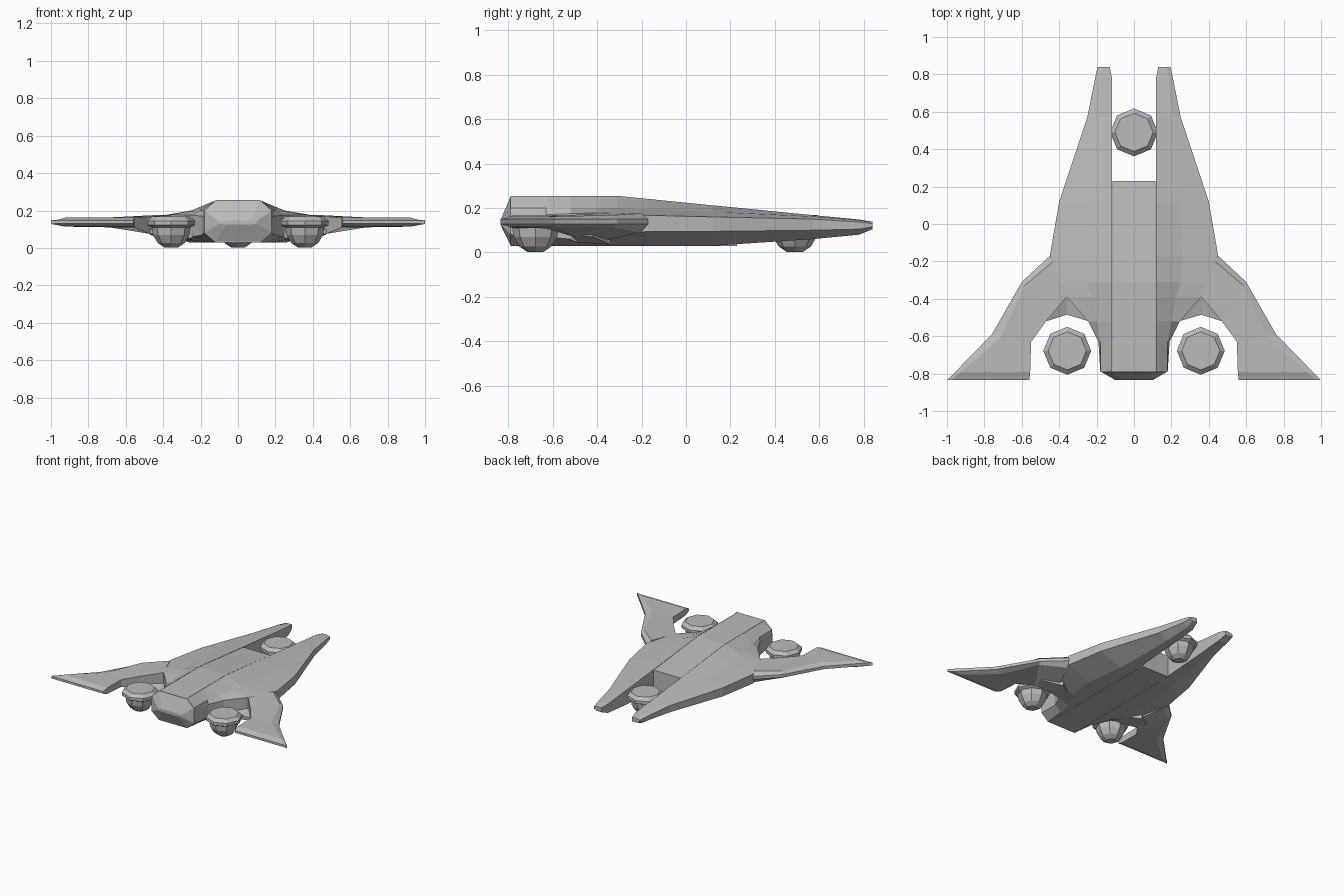
import bpy
import bmesh
from math import sin, cos, pi

cube = bpy.data.objects.get("Cube")
if cube:
    bpy.data.objects.remove(cube, do_unlink=True)

grey = bpy.data.materials.new("hull grey")
grey.use_nodes = True
grey.diffuse_color = (0.5, 0.5, 0.5, 1)
bsdf = next(n for n in grey.node_tree.nodes if n.type == 'BSDF_PRINCIPLED')
bsdf.inputs["Base Color"].default_value = (0.5, 0.5, 0.5, 1)


def loft(name, rings, mirror=False, location=(0, 0, 0)):
    """Skin a list of equal-length closed rings and cap both ends."""
    bm = bmesh.new()
    loops = [[bm.verts.new(p) for p in ring] for ring in rings]
    n = len(rings[0])
    for a, b in zip(loops, loops[1:]):
        for i in range(n):
            j = (i + 1) % n
            bm.faces.new((a[i], a[j], b[j], b[i]))
    bm.faces.new(loops[0])
    bm.faces.new(loops[-1])
    bmesh.ops.remove_doubles(bm, verts=bm.verts, dist=0.0005)
    bmesh.ops.recalc_face_normals(bm, faces=bm.faces)
    mesh = bpy.data.meshes.new(name)
    bm.to_mesh(mesh)
    bm.free()
    mesh.materials.append(grey)
    ob = bpy.data.objects.new(name, mesh)
    ob.location = location
    bpy.context.collection.objects.link(ob)
    if mirror:
        ob.modifiers.new("Mirror", 'MIRROR').use_axis[0] = True
    return ob


# Central spine, ending where the tail fork opens
def spine_ring(y, top):
    w = 0.115
    return [(-w, y, 0.03), (w, y, 0.03), (w, y, top), (-w, y, top)]


loft("central_spine", [spine_ring(-0.79, 0.255), spine_ring(-0.31, 0.255),
                       spine_ring(0.23, 0.2)])

# Faceted nose cap
half = [(0.12, 0.03), (0.18, 0.08), (0.18, 0.2), (0.12, 0.255)]
section = half + [(-x, z) for x, z in reversed(half)]
loft("nose_cap", [[(x, -0.788, z) for x, z in section],
                  [(x * 0.55, -0.835, 0.135 + (z - 0.135) * 0.1) for x, z in section]])


# Side hulls running from the nose into the two tail prongs
def hull_ring(y, inner, edge, top, xs, zs, edge_top, edge_low, xb, low):
    return [(inner, y, top), (xs, y, zs), (edge, y, edge_top),
            (edge, y, edge_low), (xb, y, low), (inner, y, low)]


loft("side_hull", [hull_ring(*s) for s in (
    (0.84, 0.13, 0.195, 0.138, 0.165, 0.138, 0.13, 0.115, 0.17, 0.105),
    (0.78, 0.118, 0.208, 0.148, 0.185, 0.145, 0.137, 0.105, 0.17, 0.08),
    (0.57, 0.117, 0.25, 0.168, 0.205, 0.162, 0.15, 0.1, 0.18, 0.06),
    (0.12, 0.117, 0.40, 0.212, 0.25, 0.183, 0.16, 0.095, 0.22, 0.03),
    (-0.17, 0.117, 0.45, 0.241, 0.26, 0.194, 0.167, 0.095, 0.26, 0.03),
    (-0.31, 0.117, 0.395, 0.255, 0.25, 0.2, 0.175, 0.08, 0.25, 0.03),
    (-0.39, 0.117, 0.36, 0.255, 0.225, 0.2, 0.178, 0.06, 0.22, 0.03),
    (-0.52, 0.117, 0.245, 0.255, 0.2, 0.2, 0.175, 0.06, 0.17, 0.03),
    (-0.63, 0.117, 0.19, 0.255, 0.18, 0.2, 0.17, 0.07, 0.14, 0.03),
    (-0.79, 0.117, 0.18, 0.255, 0.178, 0.2, 0.17, 0.08, 0.12, 0.03),
)], mirror=True)


# Swept wings, lofted from the hull shoulder to the trailing tips
def wing_ring(outer, inner, t, top, low_outer, low_inner):
    (xo, yo), (xi, yi) = outer, inner
    xm, ym = xo + (xi - xo) * t, yo + (yi - yo) * t
    return [(xo, yo, 0.15), (xm, ym, top), (xi, yi, top),
            (xi, yi, low_inner), (xm, ym, low_outer), (xo, yo, 0.128)]


loft("wing", [wing_ring(*s) for s in (
    ((0.45, -0.17), (0.36, -0.39), 0.15, 0.176, 0.09, 0.05),
    ((0.60, -0.31), (0.47, -0.52), 0.1, 0.168, 0.115, 0.075),
    ((0.76, -0.59), (0.55, -0.63), 0.25, 0.162, 0.114, 0.108),
    ((0.955, -0.79), (0.555, -0.79), 0.08, 0.162, 0.114, 0.114),
    ((1.0, -0.835), (0.56, -0.835), 0.05, 0.147, 0.13, 0.13),
)], mirror=True)


# Lower lip of the bay between the nose and the wing
def lip_ring(x, back, front, low, high):
    return [(x, back, low), (x, front, low + 0.01), (x, front, high), (x, back, high + 0.03)]


loft("bay_lip", [lip_ring(0.24, -0.42, -0.52, 0.045, 0.08),
                 lip_ring(0.36, -0.34, -0.485, 0.035, 0.075),
                 lip_ring(0.47, -0.42, -0.52, 0.07, 0.1)], mirror=True)


# Faceted hover pods: a bevelled disc over a bowl
PROFILE = [(0.102, 0.168), (0.128, 0.145), (0.128, 0.122), (0.104, 0.11),
           (0.098, 0.07), (0.072, 0.026), (0.035, 0.002)]


def pod(name, x, y):
    sides = 8
    rings = [[(r * cos(2 * pi * i / sides), r * sin(2 * pi * i / sides), z)
              for i in range(sides)] for r, z in PROFILE]
    loft(name, rings, location=(x, y, 0))


pod("front_left_pod", 0.357, -0.678)
pod("front_right_pod", -0.357, -0.678)
pod("rear_pod", 0, 0.49)
